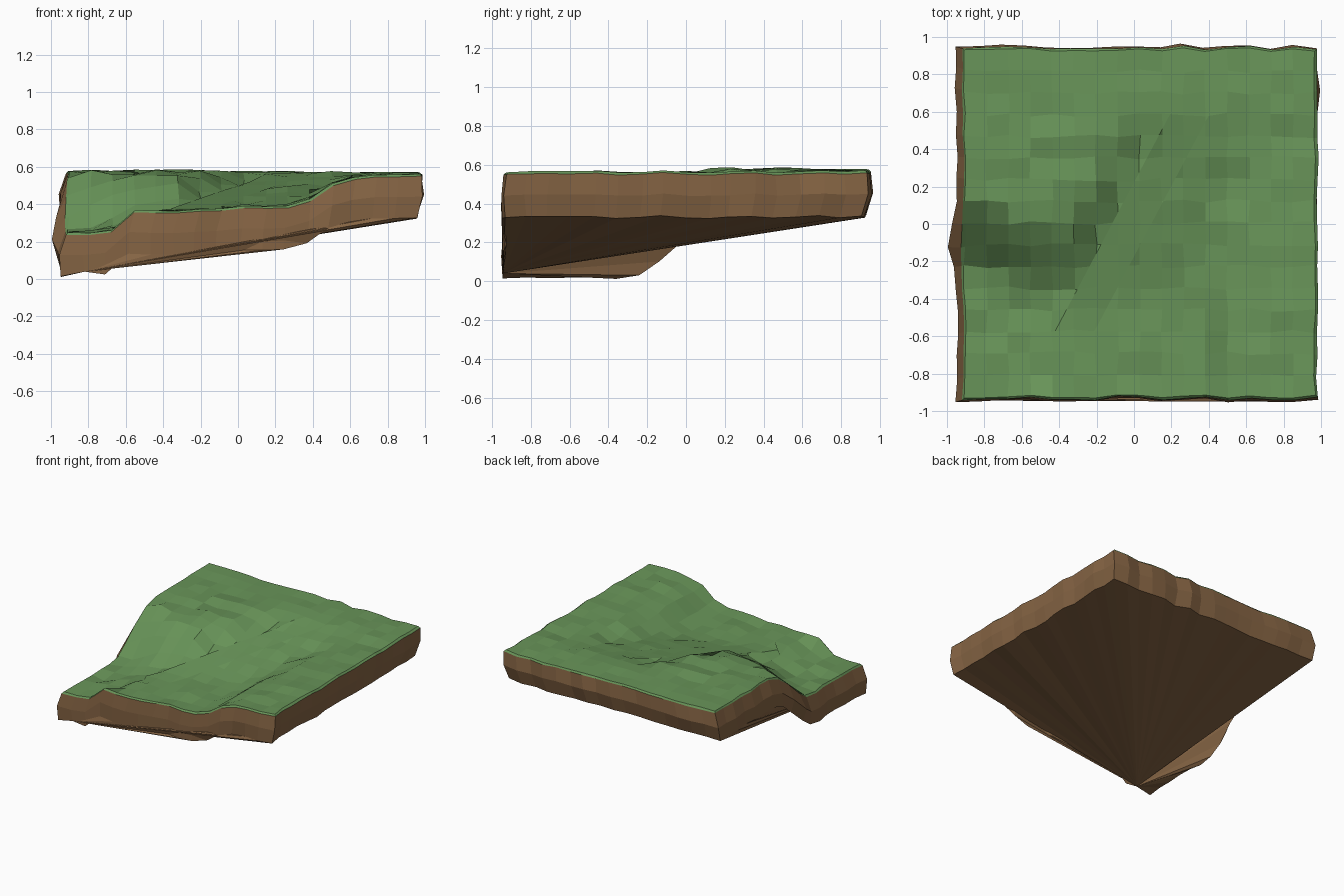
import bpy, bmesh, random
from mathutils import Vector

random.seed(4)
cube = bpy.data.objects.get("Cube")
if cube:
    bpy.data.objects.remove(cube)


def material(name, colour):
    m = bpy.data.materials.new(name)
    m.use_nodes = True
    m.diffuse_color = (*colour, 1)
    m.node_tree.nodes["Principled BSDF"].inputs["Base Color"].default_value = (*colour, 1)
    m.node_tree.nodes["Principled BSDF"].inputs["Roughness"].default_value = 0.9
    return m


def clamp(t):
    return max(0.0, min(1.0, t))


def smooth(t):
    t = clamp(t)
    return t * t * (3 - 2 * t)


def lerp(a, b, t):
    return a + (b - a) * t


# Height of the low ground from left to right, and of the diagonal ramp
LOW = [(-0.92, 0.25), (-0.75, 0.247), (-0.6, 0.28), (-0.45, 0.34), (-0.1, 0.372),
       (0, 0.392), (0.3, 0.395), (0.4, 0.435), (0.5, 0.505), (0.62, 0.545), (0.97, 0.565)]


def low_ground(x):
    for (x0, z0), (x1, z1) in zip(LOW, LOW[1:]):
        if x <= x1:
            return lerp(z0, z1, clamp((x - x0) / (x1 - x0)))
    return LOW[-1][1]


def ramp_height(y):
    return lerp(0.37, 0.568, clamp((y + 0.5) / 1.1))


def ramp_left(y):
    return -0.33 + (y + 0.4) * 0.53


def height(x, y):
    d = ramp_left(y) - x                      # distance left of the ramp
    if d <= 0:
        return max(low_ground(x), ramp_height(y))
    foot = max(low_ground(x), ramp_height(y) - 0.5 * d if y > -0.45 else 0)
    foot_y = lerp(-0.29, -0.42, clamp((x + 0.9) / 0.3))
    rise = min(smooth((y - foot_y) / 0.5), smooth(d / 0.21))
    rise = max(rise, smooth((y - 0.4) / 0.2))  # level ground along the back
    return lerp(foot, max(foot, 0.573), rise)


# Turf: a faceted grid cut along both ramp edges
X0, X1, Y0, Y1 = -0.905, 0.966, -0.922, 0.932
bm = bmesh.new()
bmesh.ops.create_grid(bm, x_segments=16, y_segments=16, size=1)
for v in bm.verts:
    v.co.x = lerp(X0, X1, (v.co.x + 1) / 2) + random.uniform(-0.006, 0.006)
    v.co.y = lerp(Y0, Y1, (v.co.y + 1) / 2) + random.uniform(-0.01, 0.01)

for offset in (0, 0.21):
    faces = [f for f in bm.faces if -0.62 < f.calc_center_median().y < 0.62]
    edges = {e for f in faces for e in f.edges}
    verts = {v for f in faces for v in f.verts}
    bmesh.ops.bisect_plane(bm, geom=faces + list(edges) + list(verts), dist=0.004,
                           plane_co=Vector((ramp_left(0) + offset, 0, 0)),
                           plane_no=Vector((1, -0.53, 0)))

for v in bm.verts:
    x, y = v.co.x, v.co.y
    d = ramp_left(y) - x
    on_ramp = -0.215 < d < 0.005 and -0.6 < y < 0.62
    rough = 0.002 if on_ramp else 0.006 if y > 0.65 or v.is_boundary else 0.014
    v.co.z = height(x, y) + random.uniform(-rough, rough)

# Ordered rim of the turf, starting at the low front corner
start = min((v for v in bm.verts if v.is_boundary), key=lambda v: v.co.x + v.co.y)
rim, previous = [start], None
while True:
    here = rim[-1]
    options = [e.other_vert(here) for e in here.link_edges if e.is_boundary]
    if previous is None:
        step = max(options, key=lambda v: v.co.x)
    else:
        step = options[0] if options[1] == previous else options[1]
    if step == start:
        break
    previous = here
    rim.append(step)


def add_ring(drop, box, jitter, bulge):
    """Copy the rim downwards, stretched to a new rectangle."""
    ring = []
    for v in rim:
        u = (v.co.x - X0) / (X1 - X0)
        w = (v.co.y - Y0) / (Y1 - Y0)
        x = lerp(box[0], box[1], u) + random.uniform(-jitter, jitter)
        y = lerp(box[2], box[3], w) + random.uniform(-jitter, jitter)
        if u < 0.03:
            x -= bulge * clamp(1 - abs(v.co.y + 0.09) / 0.16)
        if u > 0.97:
            x += bulge * 0.4 * clamp(1 - abs(v.co.y - 0.73) / 0.16)
        z = v.co.z - drop + random.uniform(-jitter, jitter) * 0.5
        ring.append(bm.verts.new((clamp((x + 1) / 2) * 2 - 1, y, max(0, z))))
    return ring


# Turf lip, then earth walls
rings = [rim,
         add_ring(0.012, (-0.914, 0.98, -0.932, 0.941), 0.004, 0.015),
         add_ring(0.12, (-0.95, 0.975, -0.942, 0.95), 0.006, 0.055),
         add_ring(0.235, (-0.94, 0.952, -0.937, 0.915), 0.006, 0.01)]
count = len(rim)
for level, (upper, lower) in enumerate(zip(rings, rings[1:])):
    for i in range(count):
        j = (i + 1) % count
        f = bm.faces.new((upper[i], lower[i], lower[j], upper[j]))
        f.material_index = 0 if level == 0 else 1

# Underside: a fan spread from beside the low front corner
base = rings[-1][1:] + rings[-1][:1]
base[0].co.z += 0.025
for i in range(1, count - 1):
    f = bm.faces.new((base[0], base[i + 1], base[i]))
    f.material_index = 1

bmesh.ops.recalc_face_normals(bm, faces=bm.faces[:])
mesh = bpy.data.meshes.new("terrain_block")
bm.to_mesh(mesh)
bm.free()
mesh.materials.append(material("grass green", (0.14, 0.30, 0.10)))
mesh.materials.append(material("earth brown", (0.24, 0.13, 0.058)))
terrain = bpy.data.objects.new("terrain_block", mesh)
bpy.context.collection.objects.link(terrain)
